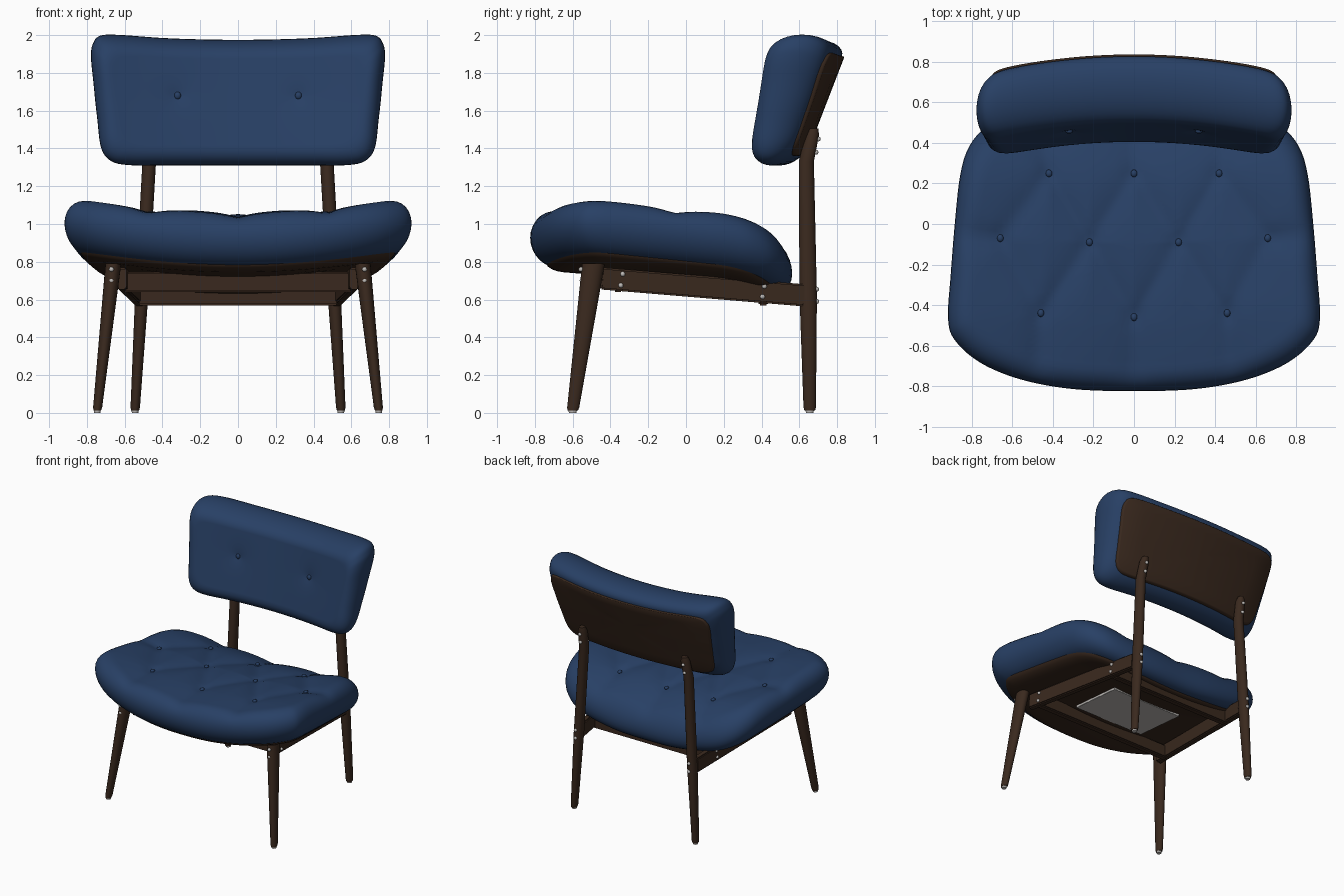
import bpy, bmesh, math
from mathutils import Vector, Matrix

if "Cube" in bpy.data.objects:
    bpy.data.objects.remove(bpy.data.objects["Cube"])


def material(name, rgb):
    m = bpy.data.materials.new(name)
    m.diffuse_color = (*rgb, 1)
    m.use_nodes = True
    m.node_tree.nodes["Principled BSDF"].inputs["Base Color"].default_value = m.diffuse_color
    return m


BLUE = material("blue fabric", (0.021, 0.051, 0.130))
WOOD = material("dark wood", (0.042, 0.022, 0.013))
GREY = material("grey metal", (0.52, 0.50, 0.48))


def finish(name, bm, mat, angle=40):
    bmesh.ops.recalc_face_normals(bm, faces=bm.faces[:])
    me = bpy.data.meshes.new(name)
    bm.to_mesh(me)
    bm.free()
    me.materials.append(mat)
    ob = bpy.data.objects.new(name, me)
    bpy.context.collection.objects.link(ob)
    bpy.ops.object.select_all(action='DESELECT')
    ob.select_set(True)
    bpy.context.view_layer.objects.active = ob
    bpy.ops.object.shade_smooth_by_angle(angle=math.radians(angle))
    return ob


def bridge(bm, a, b):
    n = len(a)
    for i in range(n):
        bm.faces.new((a[i], a[(i + 1) % n], b[(i + 1) % n], b[i]))


def outline(half, sub=6):
    """Mirror a half outline and smooth it with a closed spline."""
    p = half + [(-x, y) for x, y in half[-2:0:-1]]
    n, out = len(p), []
    for i in range(n):
        q = [Vector(p[(i + j) % n]) for j in (-1, 0, 1, 2)]
        for s in range(sub):
            t = s / sub
            out.append(0.5 * (2 * q[1] + (q[2] - q[0]) * t
                              + (2 * q[0] - 5 * q[1] + 4 * q[2] - q[3]) * t * t
                              + (3 * q[1] - q[0] - 3 * q[2] + q[3]) * t ** 3))
    return out


def pillow(name, pts, a, b, d0, inset, w0, w1, warp, mat, rim=14, inner=30):
    """Rounded slab over an outline, bent into place by warp(u, v, w, k)."""
    rings = [(d0 + inset, w0, k) for k in (0.25, 0.5, 0.75)]
    for i in range(rim + 1):
        t = math.pi * (i / rim - 0.5)
        rings.append((d0 + inset * (1 - math.cos(t)),
                      (w0 + w1) / 2 + (w1 - w0) / 2 * math.sin(t), 1))
    rings += [(d0 + inset, w1, 1 - j / inner) for j in range(1, inner)]
    bm = bmesh.new()
    loops = [[bm.verts.new(warp(p.x * (1 - d / a) * k, p.y * (1 - d / b) * k, w, k))
              for p in pts] for d, w, k in rings]
    for l0, l1 in zip(loops, loops[1:]):
        bridge(bm, l0, l1)
    for loop, w in ((loops[0], w0), (loops[-1], w1)):
        c = bm.verts.new(warp(0, 0, w, 0))
        for i in range(len(loop)):
            bm.faces.new((loop[i], loop[(i + 1) % len(loop)], c))
    return finish(name, bm, mat, 50)


def leg(name, stations, mat=WOOD, n=20):
    """Tapered elliptical post through (x, y, z, rx, ry) stations."""
    bm = bmesh.new()
    loops = [[bm.verts.new((x + rx * math.cos(2 * math.pi * i / n),
                            y + ry * math.sin(2 * math.pi * i / n), z))
              for i in range(n)] for x, y, z, rx, ry in stations]
    for l0, l1 in zip(loops, loops[1:]):
        bridge(bm, l0, l1)
    bm.faces.new(loops[0])
    bm.faces.new(loops[-1])
    return finish(name, bm, mat)


def beam(name, p0, p1, w, h, mat=WOOD, bevel=0.008):
    p0, p1 = Vector(p0), Vector(p1)
    d = (p1 - p0).normalized()
    side = d.cross(Vector((0, 0, 1))).normalized()
    rot = Matrix((d, side, side.cross(d))).transposed().to_4x4()
    bm = bmesh.new()
    bmesh.ops.create_cube(bm, size=1, matrix=Matrix.Translation((p0 + p1) / 2) @ rot
                          @ Matrix.Diagonal(((p1 - p0).length, w, h, 1)))
    bmesh.ops.bevel(bm, geom=bm.edges[:], offset=bevel, segments=2, affect='EDGES')
    return finish(name, bm, mat)


def stud(name, pos, size, mat):
    bm = bmesh.new()
    bmesh.ops.create_uvsphere(bm, u_segments=12, v_segments=8, radius=1,
                              matrix=Matrix.Translation(pos) @ Matrix.Diagonal((*size, 1)))
    return finish(name, bm, mat, 60)


# Tufting layout: seat buttons and the creases joining them
half_buttons = [(0, 0.25), (0.42, 0.25), (0.22, -0.09), (0.66, -0.07), (0, -0.46), (0.46, -0.44)]
links = [(0, 2), (1, 2), (1, 3), (2, 4), (2, 5), (3, 5)]
creases = [(half_buttons[i], half_buttons[j]) for i, j in links]
creases += [((0, -0.46), (0, -0.8)), ((0.46, -0.44), (0.48, -0.75)), ((0.66, -0.07), (0.9, -0.05)),
            ((0, 0.25), (0, 0.5)), ((0.42, 0.25), (0.46, 0.48))]


def seg_dist(x, y, a, b):
    p, a, b = Vector((x, y)), Vector(a), Vector(b)
    t = max(0, min(1, (p - a).dot(b - a) / (b - a).length_squared))
    return (p - a - (b - a) * t).length


def tuft(x, y):
    x = abs(x)
    line = max(math.exp(-math.hypot(seg_dist(x, y, a, b), 0.02) / 0.08) for a, b in creases)
    dot = max(math.exp(-(math.hypot(x - a, y - b) / 0.05) ** 2) for a, b in half_buttons)
    return 0.036 * line + 0.010 * dot


def seat_warp(u, v, w, k):
    x, y = u, v - 0.13
    z = 0.91 + w + 0.1 * (x / 0.88) ** 2 - 0.085 * (y + 0.5) - 0.45 * max(0, y - 0.15) ** 2
    if w > 0:
        z += 0.04 * (1 - k * k) - tuft(x, y) * min(1, w / 0.135) ** 2
    return x, y, z


# Seat cushion and the wooden shell beneath it
seat_line = outline([(0, -0.695), (0.3, -0.685), (0.55, -0.64), (0.75, -0.56), (0.88, -0.45),
                     (0.918, -0.34), (0.905, -0.12), (0.885, 0.13), (0.86, 0.36), (0.82, 0.5),
                     (0.74, 0.60), (0.6, 0.66), (0.3, 0.69), (0, 0.69)])
seat = pillow("seat_cushion", seat_line, 0.92, 0.69, 0, 0.13, -0.155, 0.135, seat_warp, BLUE)
pillow("seat_shell", seat_line, 0.92, 0.69, 0.085, 0.09, -0.178, -0.10, seat_warp, WOOD, 8, 4)
beam("underside_panel", (0, -0.29, 0.730), (0, 0.15, 0.692), 0.62, 0.04, GREY, 0.002)


# Backrest cushion and panel, leaning back and wrapping forward at the ends
def back_warp(u, v, w, k):
    y = 0.585 + 0.28 * v - 0.16 * u * u - w * (1 + 0.64 * v)
    if w > 0:
        y += 0.02 * math.exp(-math.hypot(abs(u) - 0.32, v - 0.025) / 0.06) * min(1, w / 0.125)
    return u, y, 1.655 + v + 0.03 * (u / 0.7) ** 2 * max(0, v / 0.32)


back_line = outline([(0, -0.345), (0.2, -0.345), (0.4, -0.345), (0.58, -0.343), (0.675, -0.32),
                     (0.725, -0.25), (0.745, -0.1), (0.765, 0.08), (0.778, 0.2), (0.77, 0.265),
                     (0.73, 0.31), (0.62, 0.322), (0.4, 0.32), (0.2, 0.32), (0, 0.32)])
back = pillow("back_cushion", back_line, 0.78, 0.345, 0, 0.1, -0.153, 0.13, back_warp, BLUE)
panel_line = [Vector((p.x, p.y - 0.025)) for p in back_line]
pillow("back_panel", panel_line, 0.78, 0.345, 0.07, 0.01, -0.165, -0.115, back_warp, WOOD, 8, 4)

# Upholstery buttons, set on the nearest cushion vertex
for bx, by in half_buttons:
    for s in ((1, -1) if bx else (1,)):
        top = min((v.co for v in seat.data.vertices if v.co.z > 0.9),
                  key=lambda c: math.hypot(c.x - s * bx, c.y - by))
        stud("seat_button", (s * bx, by, top.z + 0.005), (0.016, 0.019, 0.012), BLUE)
for s in (1, -1):
    hit = min((v.co for v in back.data.vertices if v.co.y < 0.52),
              key=lambda c: math.hypot(c.x - s * 0.32, c.z - 1.68))
    stud("back_button", (s * 0.32, hit.y - 0.004, 1.68), (0.018, 0.012, 0.02), BLUE)

# Frame: legs, glides, side rails and screws on both sides
for s in (1, -1):
    leg("front_leg", [(s * 0.745, -0.6, 0.012, 0.02, 0.028), (s * 0.743, -0.597, 0.03, 0.024, 0.032),
                      (s * 0.66, -0.49, 0.79, 0.042, 0.06)])
    leg("rear_leg", [(s * 0.545, 0.655, 0.012, 0.021, 0.028), (s * 0.544, 0.655, 0.03, 0.025, 0.033),
                     (s * 0.51, 0.647, 0.62, 0.035, 0.046), (s * 0.47, 0.637, 1.33, 0.036, 0.04),
                     (s * 0.462, 0.668, 1.47, 0.035, 0.036), (s * 0.46, 0.675, 1.505, 0.022, 0.026)])
    for gx, gy in ((0.745, -0.6), (0.545, 0.655)):
        leg("foot_glide", [(s * gx, gy, 0, 0.017, 0.02), (s * gx, gy, 0.02, 0.019, 0.023)], GREY)
    beam("side_rail", (s * 0.615, -0.45, 0.712), (s * 0.52, 0.63, 0.622), 0.05, 0.117)
    screws = [(0.67, -0.556, 0.76), (0.67, -0.55, 0.70),
              (0.632, -0.335, 0.735), (0.632, -0.345, 0.675),
              (0.564, 0.415, 0.67), (0.564, 0.405, 0.615),
              (0.51, 0.692, 0.655), (0.51, 0.692, 0.59),
              (0.465, 0.700, 1.45), (0.468, 0.688, 1.38)]
    for x, y, z in screws:
        stud("screw", (s * x, y, z), (0.013, 0.013, 0.013), GREY)

# Cross rails between the side rails
beam("front_cross_rail", (-0.61, -0.36, 0.693), (0.61, -0.36, 0.693), 0.05, 0.105)
beam("rear_cross_rail", (-0.53, 0.41, 0.632), (0.53, 0.41, 0.632), 0.05, 0.125)
